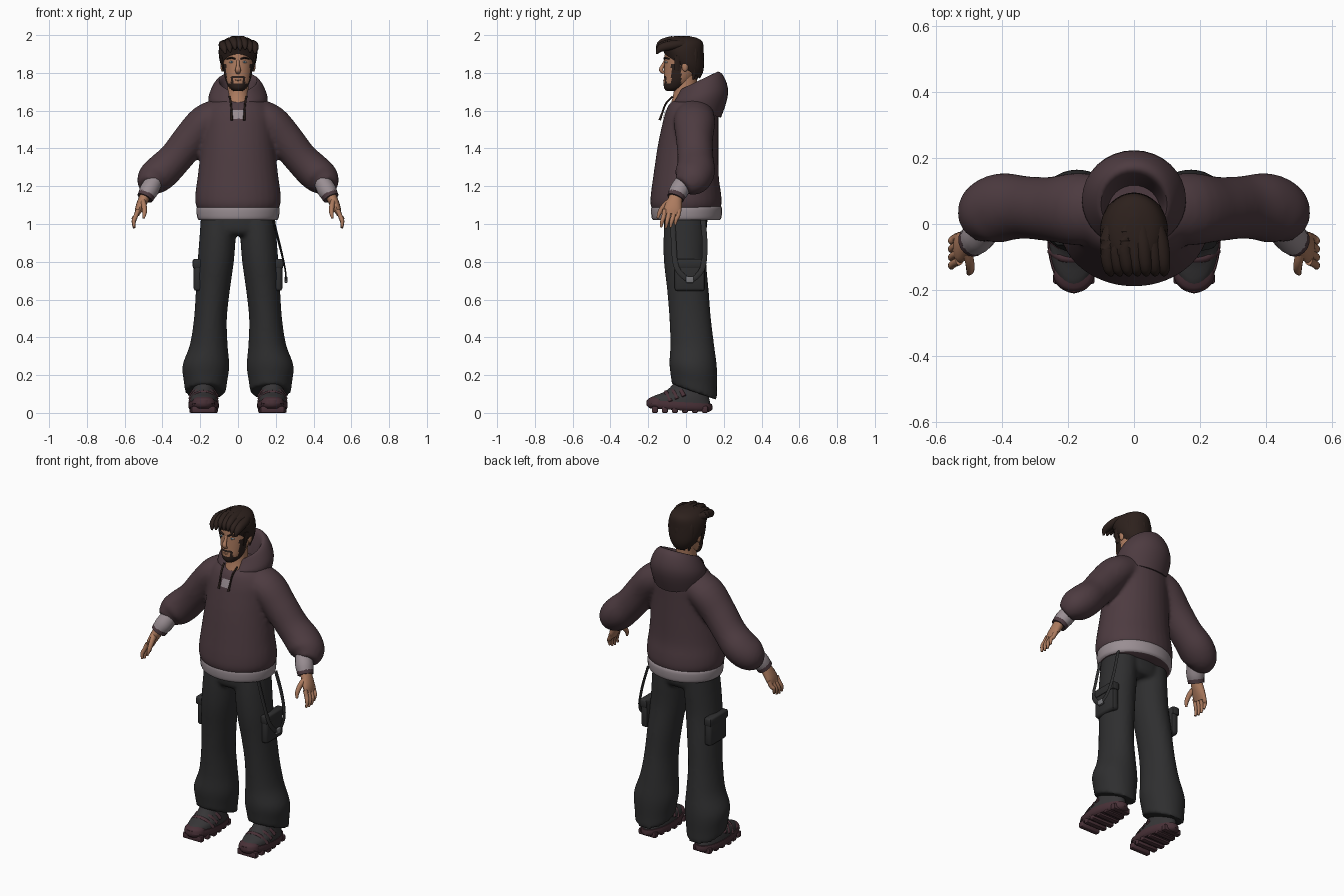
import bpy, bmesh, math
from mathutils import Vector, Matrix

cube = bpy.data.objects.get("Cube")
if cube:
    bpy.data.objects.remove(cube)


def material(name, r, g, b):
    m = bpy.data.materials.new(name)
    m.use_nodes = True
    m.diffuse_color = (r, g, b, 1)
    bsdf = m.node_tree.nodes["Principled BSDF"]
    bsdf.inputs["Base Color"].default_value = (r, g, b, 1)
    bsdf.inputs["Roughness"].default_value = 0.9
    return m


plum = material("plum fabric", .075, .044, .052)
trim = material("pale grey trim", .32, .27, .29)
denim = material("charcoal cloth", .028, .028, .029)
skin = material("skin", .42, .2, .115)
hair = material("dark brown hair", .026, .015, .012)
shoe_grey = material("shoe grey", .038, .036, .038)
sole_red = material("dark red rubber", .065, .03, .038)
eye_white = material("eye white", .6, .58, .56)
iris_blue = material("iris blue", .08, .2, .3)
metal = material("buckle grey", .18, .18, .19)


def spline(rows, k):
    """Smoothly interpolate between rows of numbers."""
    out = []
    for i in range(len(rows) - 1):
        a, b = rows[max(i - 1, 0)], rows[i]
        c, d = rows[i + 1], rows[min(i + 2, len(rows) - 1)]
        for j in range(k):
            t = j / k
            out.append([q + t / 2 * (r - p + t * (2*p - 5*q + 4*r - s + t * (3*(q - r) + s - p)))
                        for p, q, r, s in zip(a, b, c, d)])
    return out + [list(rows[-1])]


def stack(rows, k=4, n=32):
    """Rings piled up z; a row is x, y, z, rx, ry and slope towards the back."""
    rings = []
    for x, y, z, rx, ry, slope in spline(rows, k):
        turn = [math.tau * i / n for i in range(n)]
        rings.append([Vector((x + rx * math.cos(a), y + ry * math.sin(a),
                              z + slope * ry * math.sin(a))) for a in turn])
    return rings


def tube(rows, k=4, n=16, ref=(0, 1, 0)):
    """Rings along a path; a row is x, y, z and two radii."""
    rows = spline(rows, k)
    pts = [Vector(r[:3]) for r in rows]
    rings = []
    for i, r in enumerate(rows):
        t = (pts[min(i + 1, len(pts) - 1)] - pts[max(i - 1, 0)]).normalized()
        v = Vector(ref)
        v = (v - t * v.dot(t)).normalized()
        u = v.cross(t)
        turn = [math.tau * j / n for j in range(n)]
        rings.append([pts[i] + u * math.cos(a) * r[3] + v * math.sin(a) * r[4] for a in turn])
    return rings


def flip(rings):
    return [[Vector((-p.x, p.y, p.z)) for p in ring] for ring in rings]


def finish(name, bm, mats, rule=None):
    bmesh.ops.recalc_face_normals(bm, faces=bm.faces)
    if rule:
        for f in bm.faces:
            f.material_index = int(rule(f.calc_center_median(), f.normal))
    me = bpy.data.meshes.new(name)
    bm.to_mesh(me)
    bm.free()
    for m in mats:
        me.materials.append(m)
    me.shade_smooth()
    me.set_sharp_from_angle(angle=math.radians(45))
    ob = bpy.data.objects.new(name, me)
    bpy.context.collection.objects.link(ob)
    return ob


def build(name, shells, *mats, rule=None):
    bm = bmesh.new()
    for rings in shells:
        vs = [[bm.verts.new(p) for p in ring] for ring in rings]
        n = len(vs[0])
        for a, b in zip(vs, vs[1:]):
            for i in range(n):
                j = (i + 1) % n
                bm.faces.new((a[i], a[j], b[j], b[i]))
        bm.faces.new(vs[0])
        bm.faces.new(vs[-1])
    return finish(name, bm, mats, rule)


def pair(name, shells, *mats, rule=None):
    build("left_" + name, shells, *mats, rule=rule)
    build("right_" + name, [flip(s) for s in shells], *mats, rule=rule)


def solid(name, loc, size, mat, ball=False, bevel=0.0, sides=(1, -1)):
    """Ball or bevelled box, on one or both sides."""
    for s in sides:
        bm = bmesh.new()
        if ball:
            bmesh.ops.create_uvsphere(bm, u_segments=16, v_segments=10, radius=0.5)
        else:
            bmesh.ops.create_cube(bm, size=1)
        bmesh.ops.transform(bm, verts=bm.verts, matrix=Matrix.Translation(
            (loc[0] * s, loc[1], loc[2])) @ Matrix.Diagonal((*size, 1)))
        if bevel:
            bmesh.ops.bevel(bm, geom=bm.edges[:], offset=bevel, segments=2, profile=0.5, affect='EDGES')
        finish(("left_" if s > 0 else "right_") + name if len(sides) > 1 else name, bm, [mat])


def blend(ob, voxel, passes):
    """Merge overlapping shells into one soft garment."""
    r = ob.modifiers.new("Merge", 'REMESH')
    r.mode, r.voxel_size, r.use_smooth_shade = 'VOXEL', voxel, True
    s = ob.modifiers.new("Soften", 'SMOOTH')
    s.factor, s.iterations = 0.5, passes


# Hoodie body and sleeves
torso = stack([(0, 0, 1.06, .2, .17, 0), (0, 0, 1.1, .224, .188, 0), (0, 0, 1.16, .226, .186, 0),
               (0, 0, 1.25, .214, .174, 0), (0, .01, 1.4, .197, .162, 0), (0, .02, 1.5, .19, .152, 0),
               (0, .03, 1.58, .185, .142, 0), (0, .04, 1.64, .15, .125, 0), (0, .06, 1.67, .1, .09, 0)])
sleeve = tube([(.08, .045, 1.585, .085, .1), (.17, .045, 1.54, .095, .11), (.25, .045, 1.45, .094, .098),
               (.33, .05, 1.35, .09, .095), (.4, .05, 1.28, .095, .104), (.452, .025, 1.235, .087, .097),
               (.478, -.015, 1.2, .052, .06)], n=24)
hoodie = build("hoodie_body", [torso, sleeve, flip(sleeve)], plum)
blend(hoodie, .012, 4)
build("hoodie_hem", [stack([(0, .003, 1.02, .205, .175, 0), (0, .003, 1.035, .216, .185, 0),
                            (0, .003, 1.085, .219, .187, 0), (0, .003, 1.1, .2, .17, 0)])],
      trim, plum, rule=lambda c, n: n.z < -.8)
pair("cuff", [tube([(.445, -.005, 1.225, .046, .05), (.47, -.035, 1.18, .05, .052),
                    (.488, -.053, 1.15, .043, .046)])], trim)
pair("wristband", [tube([(.483, -.048, 1.156, .046, .048), (.493, -.056, 1.137, .043, .046)], k=2)], plum)

# Hood lying open round the neck, notched at the throat
hood = stack([(0, .06, 1.6, .15, .125, -.3), (0, .075, 1.67, .157, .148, .15), (0, .073, 1.735, .13, .125, .4),
              (0, .06, 1.755, .1, .1, .48), (0, .05, 1.7, .085, .08, .4), (0, .04, 1.63, .07, .07, 0)])
for p in (p for ring in hood for p in ring):
    if p.y < 0 and abs(p.x) < .06 and p.z > 1.64:
        p.z -= (.06 - abs(p.x)) * .7
build("hood", [hood], plum)

# Drawstrings and chest patch
pair("drawstring", [tube([(.045, -.07, 1.675, .005, .005), (.038, -.105, 1.64, .005, .005),
                          (.034, -.125, 1.59, .005, .005), (.033, -.139, 1.55, .007, .007)], n=8)], hair)
bm = bmesh.new()
bmesh.ops.create_grid(bm, x_segments=6, y_segments=6, size=.5)
bmesh.ops.transform(bm, verts=bm.verts, matrix=Matrix.Translation((0, -.14, 1.588))
                    @ Matrix.Rotation(math.pi / 2, 4, 'X') @ Matrix.Diagonal((.062, .052, 1, 1)))
patch = finish("chest_patch", bm, [trim])
wrap = patch.modifiers.new("Fit", 'SHRINKWRAP')
wrap.target, wrap.wrap_mode, wrap.offset = hoodie, 'ABOVE_SURFACE', .005

# Trousers
leg = stack([(.172, .045, .11, .108, .12, -.35), (.172, .042, .16, .114, .122, -.25),
             (.17, .038, .25, .124, .126, -.1), (.155, .033, .36, .1, .116, 0), (.146, .022, .5, .087, .11, 0),
             (.133, .01, .65, .09, .11, 0), (.118, -.005, .8, .096, .112, 0), (.108, -.005, .93, .096, .114, 0),
             (.1, 0, 1.06, .095, .11, 0)])
pelvis = stack([(0, -.003, .94, .15, .09, 0), (0, -.003, .97, .185, .112, 0), (0, 0, 1.06, .19, .115, 0)])
blend(build("trousers", [leg, flip(leg), pelvis], denim), .012, 3)
solid("cargo_pocket", (.212, .02, .73), (.045, .16, .17), denim, bevel=.015)
solid("pocket_flap", (.216, .02, .79), (.048, .17, .05), denim, bevel=.01)

# Hanging strap loop on the left hip
build("hip_strap", [tube([(.185, -.07, 1.02, .014, .004), (.215, -.065, .9, .014, .004),
                          (.248, -.05, .77, .014, .004), (.254, .02, .705, .014, .004),
                          (.25, .085, .76, .014, .004), (.225, .1, .88, .014, .004),
                          (.19, .09, 1.02, .014, .004)], n=8, ref=(1, 0, 0))], denim)
solid("strap_buckle", (.254, .02, .705), (.014, .04, .034), metal, bevel=.004, sides=(1,))

# Shoes with lugged soles and straps
pair("shoe_sole", [stack([(.182, -.035, .014, .07, .155, -.06), (.182, -.035, .03, .081, .175, -.06),
                          (.182, -.035, .058, .079, .172, -.06)], k=2)], sole_red)
pair("shoe_upper", [stack([(.182, -.035, .05, .076, .166, -.06), (.182, -.03, .085, .072, .15, 0),
                           (.182, .005, .12, .06, .105, 0), (.18, .035, .19, .055, .075, 0)])], shoe_grey)
pair("toe_guard", [stack([(.182, -.15, .045, .062, .058, -.1), (.182, -.147, .07, .056, .052, -.1),
                          (.182, -.142, .088, .03, .03, 0)])], sole_red)
for i in range(6):
    y = -.165 + i * .053
    width = .15 - .012 * abs(i - 2)
    solid(f"sole_lug_{i + 1}", (.182, y, .018), (width, .032, .036), sole_red, bevel=.007)
for i in range(3):
    y, z = -.1 + i * .035, .095 + i * .014
    pair(f"shoe_strap_{i + 1}", [tube([(.11, y + .02, z - .035, .009, .012), (.14, y, z + .005, .009, .012),
                                       (.182, y - .005, z + .016, .009, .012), (.224, y, z + .005, .009, .012),
                                       (.254, y + .02, z - .035, .009, .012)], n=8)], sole_red)

# Hands: palm, four fingers and thumb
hand = [tube([(.485, -.05, 1.16, .029, .033), (.505, -.06, 1.12, .027, .04), (.524, -.07, 1.08, .021, .047),
              (.535, -.075, 1.05, .013, .042)])]
for i in range(4):
    y = -.112 + i * .025
    reach = (.005, 0, .004, .018)[i]
    hand.append(tube([(.528, y, 1.075, .012, .013), (.542, y - .006, 1.04, .012, .012),
                      (.552, y - .014, 1.01 + reach, .011, .011),
                      (.55, y - .02, .978 + reach, .006, .006)], k=3, n=10))
hand.append(tube([(.505, -.075, 1.125, .016, .02), (.497, -.115, 1.095, .014, .016),
                  (.495, -.14, 1.06, .012, .012), (.5, -.15, 1.03, .006, .006)], k=3, n=10))
pair("hand", hand, skin)

# Neck and head, bearded along the jaw and upper lip
build("neck", [stack([(0, -.012, 1.63, .07, .07, 0), (0, -.005, 1.7, .056, .06, 0),
                      (0, 0, 1.8, .056, .06, 0)])], skin)


def bearded(c, n):
    jaw = c.z < 1.745 and c.y < 0
    sideburn = c.z < 1.85 and -.078 < c.y < -.025 and abs(c.x) > .035
    lip = 1.772 < c.z < 1.786 and abs(c.x) < .036 and c.y < -.08
    corner = c.z < 1.78 and .026 < abs(c.x) < .038 and c.y < -.08
    return jaw or sideburn or lip or corner


build("head", [stack([(0, -.075, 1.703, .022, .027, 0), (0, -.062, 1.72, .045, .054, 0),
                      (0, -.046, 1.75, .062, .072, 0), (0, -.031, 1.79, .073, .085, 0),
                      (0, -.02, 1.84, .08, .095, 0), (0, -.015, 1.89, .083, .098, 0),
                      (0, -.01, 1.93, .08, .095, 0), (0, -.005, 1.97, .045, .05, 0)], k=7, n=64)],
      skin, hair, rule=bearded)
build("nose", [tube([(0, -.109, 1.868, .008, .006), (0, -.122, 1.84, .009, .009), (0, -.132, 1.815, .015, .011),
                     (0, -.116, 1.798, .011, .006)])], skin)
solid("lips", (0, -.114, 1.762), (.036, .014, .009), skin, ball=True, sides=(1,))
solid("ear", (.083, -.005, 1.835), (.02, .036, .056), skin, ball=True)
solid("eye", (.034, -.102, 1.857), (.026, .02, .012), eye_white, ball=True)
solid("iris", (.034, -.109, 1.857), (.01, .01, .01), iris_blue, ball=True)
pair("eyebrow", [tube([(.014, -.115, 1.873, .004, .005), (.036, -.111, 1.88, .005, .006),
                       (.06, -.088, 1.873, .003, .004)], n=8)], hair)

# Hair: cap plus swept locks
build("hair_cap", [stack([(0, -.02, 1.835, .084, .093, -.7), (0, -.015, 1.87, .098, .108, -.5),
                          (0, -.02, 1.92, .102, .114, -.2), (0, -.022, 1.957, .09, .112, 0),
                          (0, -.02, 1.982, .062, .085, 0), (0, -.01, 1.994, .02, .03, 0)])], hair)
for i in range(7):
    x = -.078 + i * .026
    drop = x * x * 4 + .006 * (i % 2)
    build(f"front_lock_{i + 1}", [tube([
        (x * .6, .05, 1.968 - drop, .022, .02), (x, -.05, 1.974 - drop, .024, .026),
        (x * 1.05 + .008, -.13, 1.957 - drop, .02, .022),
        (x + .012, -.155, 1.925 - drop, .004, .004)], n=10)], hair)
for i in range(5):
    x = -.06 + i * .03
    inset = x * x * 8
    build(f"back_lock_{i + 1}", [tube([
        (x * .6, .03, 1.965, .02, .02), (x, .072 - inset, 1.92, .022, .02),
        (x, .072 - inset, 1.84, .02, .018), (x * .8, .055 - inset / 2, 1.765, .005, .005)], n=10)], hair)
pair("sideburn", [tube([(.088, -.04, 1.89, .012, .022), (.084, -.045, 1.855, .007, .018),
                        (.077, -.048, 1.81, .004, .012)], n=10)], hair)
